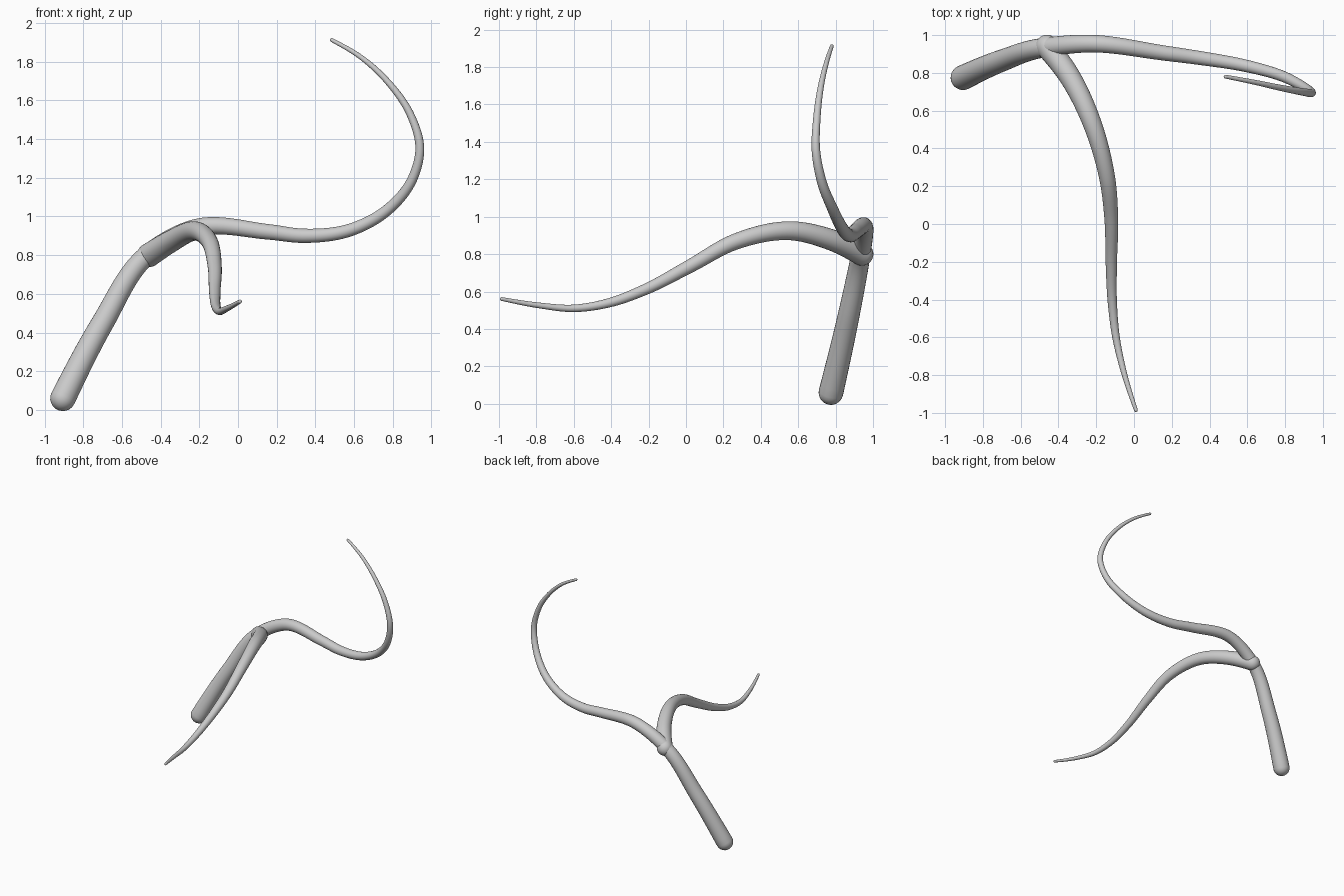
import bpy, bmesh, math
from mathutils import Vector

if "Cube" in bpy.data.objects:
    bpy.data.objects.remove(bpy.data.objects["Cube"])

SIDES = 24
STEPS = 10


def smooth_path(points):
    """Smooth curve through the points, sampled evenly between each pair."""
    p = [Vector(q) for q in points]
    n = len(p)
    d = [(p[i + 1] - p[i]).length for i in range(n - 1)]
    v = [(p[i + 1] - p[i]) / d[i] for i in range(n - 1)]
    m = [(v[i - 1] * d[i] + v[i] * d[i - 1]) / (d[i - 1] + d[i]) for i in range(1, n - 1)]
    m = [v[0] * 1.5 - m[0] * 0.5] + m + [v[-1] * 1.5 - m[-1] * 0.5]
    out = []
    for i in range(n - 1):
        for k in range(STEPS):
            t = k / STEPS
            out.append(p[i] * (2*t**3 - 3*t**2 + 1) + m[i] * d[i] * (t**3 - 2*t**2 + t)
                       + p[i + 1] * (3*t**2 - 2*t**3) + m[i + 1] * d[i] * (t**3 - t**2))
    return out + [p[-1]]


def limb(name, points, r0, r1):
    """Round tube tapering along its length, with domed ends."""
    path = smooth_path(points)
    lengths = [0.0]
    for a, b in zip(path, path[1:]):
        lengths.append(lengths[-1] + (b - a).length)
    rings = [(c, r0 + (r1 - r0) * s / lengths[-1]) for c, s in zip(path, lengths)]
    start = (path[0] - path[1]).normalized()
    end = (path[-1] - path[-2]).normalized()
    angles = [math.radians(a) for a in (15, 30, 45, 60, 75, 86)]
    head = [(path[0] + start * r0 * math.sin(a), r0 * math.cos(a)) for a in reversed(angles)]
    tail = [(path[-1] + end * r1 * math.sin(a), r1 * math.cos(a)) for a in angles]
    rings = head + rings + tail

    bm = bmesh.new()
    tangent = -start
    side = tangent.orthogonal().normalized()
    loops = []
    for i, (c, r) in enumerate(rings):
        new = (rings[min(i + 1, len(rings) - 1)][0] - rings[max(i - 1, 0)][0]).normalized()
        side = tangent.rotation_difference(new) @ side
        side = (side - new * side.dot(new)).normalized()
        tangent = new
        up = tangent.cross(side)
        loops.append([bm.verts.new(c + r * (side * math.cos(a) + up * math.sin(a)))
                      for a in (2 * math.pi * k / SIDES for k in range(SIDES))])
    for a, b in zip(loops, loops[1:]):
        for k in range(SIDES):
            j = (k + 1) % SIDES
            bm.faces.new((a[k], a[j], b[j], b[k]))
    bm.faces.new(loops[0][::-1])
    bm.faces.new(loops[-1])
    bmesh.ops.recalc_face_normals(bm, faces=bm.faces)
    for f in bm.faces:
        f.smooth = True
    mesh = bpy.data.meshes.new(name)
    bm.to_mesh(mesh)
    bm.free()
    ob = bpy.data.objects.new(name, mesh)
    bpy.context.collection.objects.link(ob)
    return ob


# Main stem: rises from the base, runs right and curls upward
limb("main_stem", [
    (-0.905, 0.775, 0.06), (-0.70, 0.865, 0.45), (-0.47, 0.935, 0.80),
    (-0.22, 0.955, 0.94), (0.16, 0.905, 0.92), (0.34, 0.88, 0.90),
    (0.58, 0.84, 0.93), (0.78, 0.785, 1.04), (0.90, 0.725, 1.19),
    (0.94, 0.695, 1.35), (0.89, 0.70, 1.53), (0.78, 0.72, 1.69),
    (0.64, 0.75, 1.82), (0.485, 0.78, 1.912)], 0.066, 0.010)

# Side branch: leaves the fork and reaches to the front
limb("side_branch", [
    (-0.46, 0.94, 0.80), (-0.34, 0.78, 0.875), (-0.23, 0.555, 0.925),
    (-0.145, 0.26, 0.865), (-0.12, 0.02, 0.735), (-0.12, -0.22, 0.61),
    (-0.115, -0.41, 0.54), (-0.095, -0.60, 0.51), (-0.055, -0.78, 0.525),
    (0.01, -0.985, 0.56)], 0.062, 0.010)
